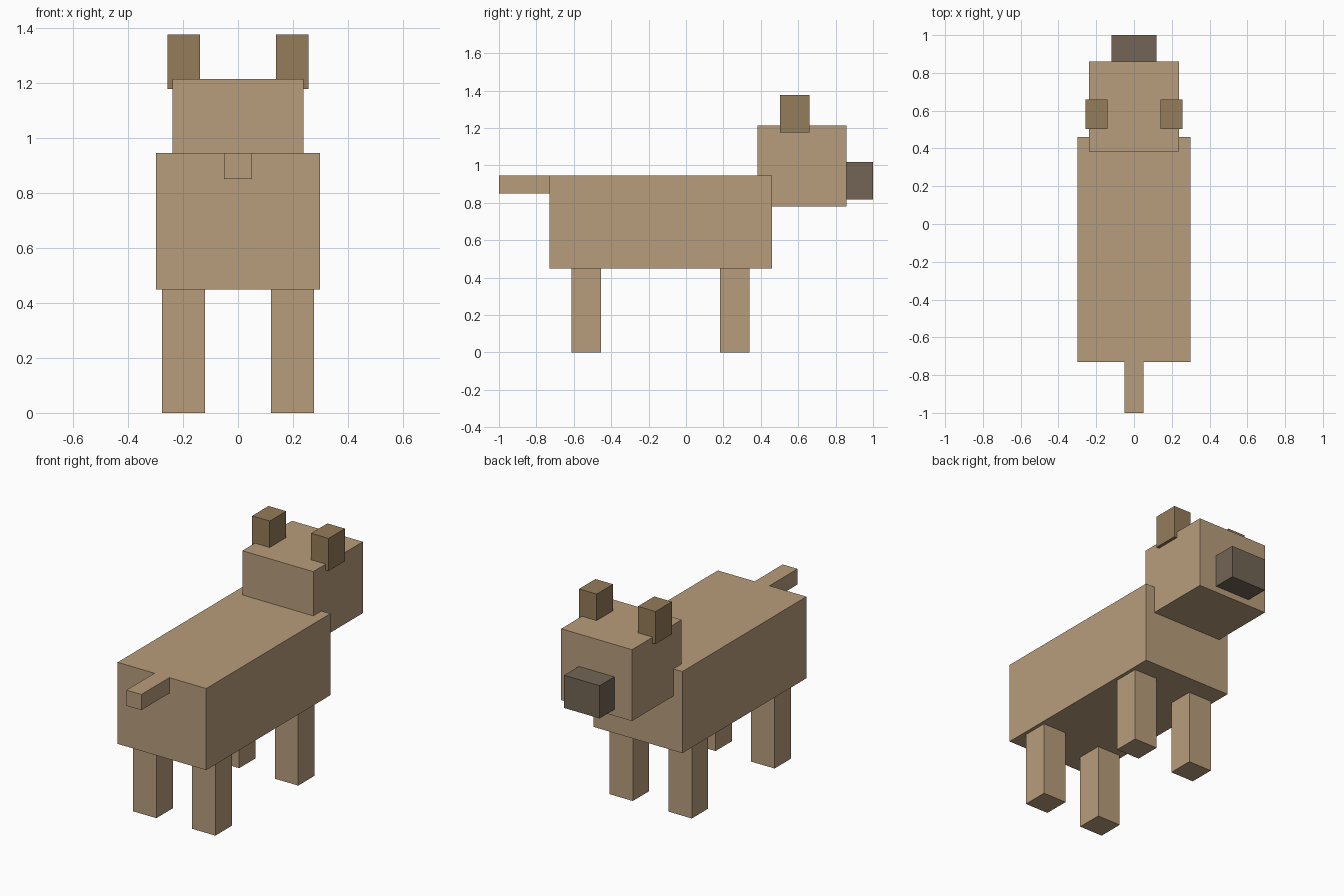
import bpy

if "Cube" in bpy.data.objects:
    bpy.data.objects.remove(bpy.data.objects["Cube"])


def material(name, rgb):
    m = bpy.data.materials.new(name)
    m.diffuse_color = (*rgb, 1)
    m.use_nodes = True
    m.node_tree.nodes["Principled BSDF"].inputs["Base Color"].default_value = m.diffuse_color
    return m


tan = material("tan_fur", (0.48, 0.34, 0.20))
brown = material("brown_ear", (0.30, 0.20, 0.10))
dark = material("dark_snout", (0.17, 0.13, 0.09))


def box(name, x, y, z, mat):
    """Axis-aligned box from (min, max) ranges."""
    ranges = (x, y, z)
    bpy.ops.mesh.primitive_cube_add(size=1, location=[(a + b) / 2 for a, b in ranges])
    ob = bpy.context.object
    ob.name = name
    ob.scale = [b - a for a, b in ranges]
    bpy.ops.object.transform_apply(location=False, rotation=False, scale=True)
    ob.data.materials.append(mat)
    return ob


# Trunk, head, snout and tail
box("body", (-0.298, 0.298), (-0.731, 0.461), (0.449, 0.945), tan)
box("head", (-0.238, 0.238), (0.383, 0.859), (0.78, 1.214), tan)
box("snout", (-0.119, 0.119), (0.859, 1.0), (0.818, 1.017), dark)
box("tail", (-0.05, 0.05), (-1.0, -0.731), (0.85, 0.945), tan)

# Paired ears and legs
for side, s in (("left", -1), ("right", 1)):
    ear_x = sorted((s * 0.139, s * 0.257))
    leg_x = sorted((s * 0.12, s * 0.277))
    box(f"{side}_ear", ear_x, (0.503, 0.66), (1.177, 1.375), brown)
    box(f"{side}_tail_end_leg", leg_x, (-0.613, -0.455), (0, 0.449), tan)
    box(f"{side}_head_end_leg", leg_x, (0.183, 0.34), (0, 0.449), tan)
